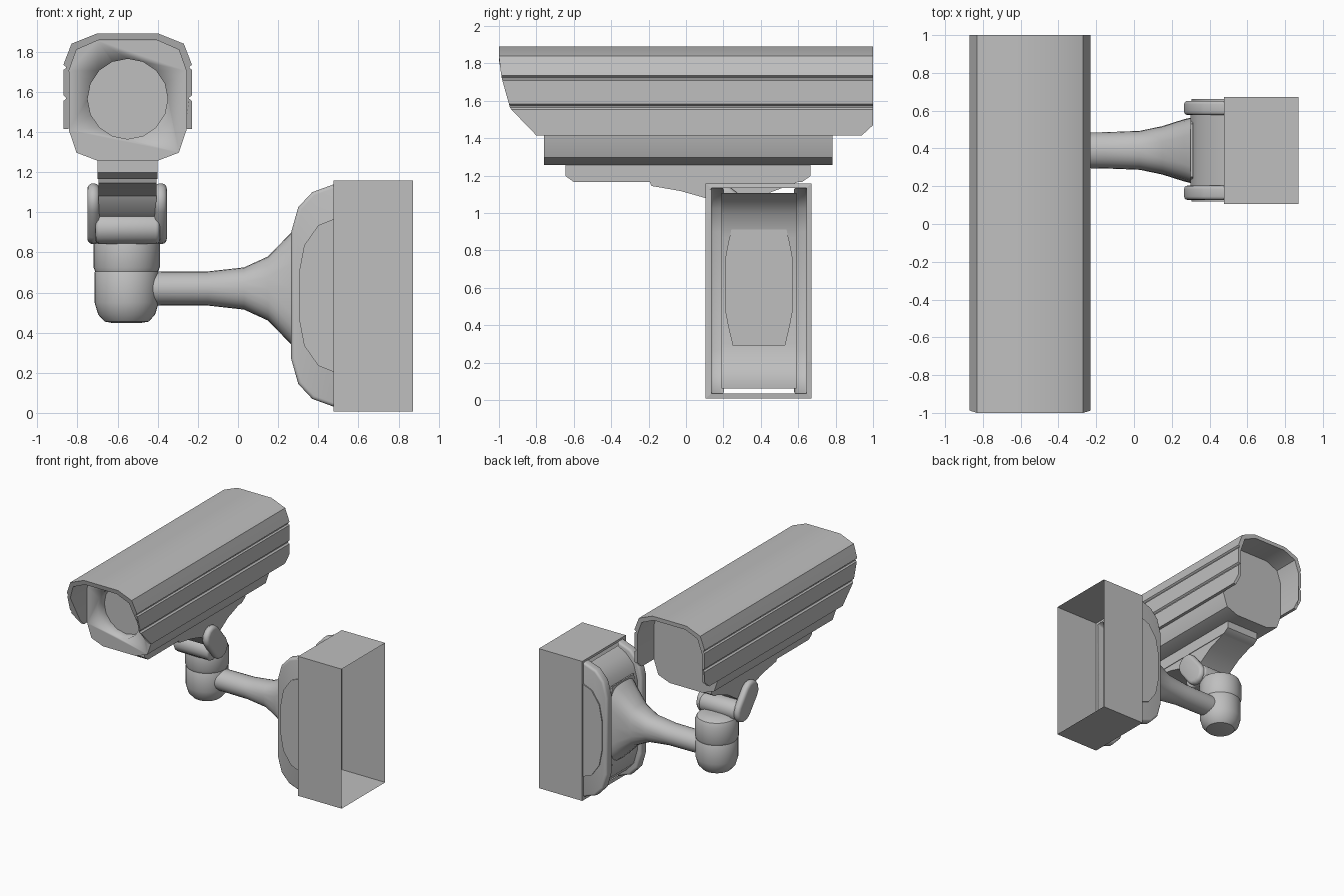
import bpy, bmesh, math
from mathutils import Vector

if "Cube" in bpy.data.objects:
    bpy.data.objects.remove(bpy.data.objects["Cube"])

grey = bpy.data.materials.new("housing_grey")
grey.use_nodes = True
grey.diffuse_color = (0.52, 0.52, 0.52, 1)
grey.node_tree.nodes["Principled BSDF"].inputs["Base Color"].default_value = (0.52, 0.52, 0.52, 1)

CX, CY = -0.55, 0.39      # camera centre line, pivot depth


def finish(name, bm, smooth=35, bevel=0):
    bmesh.ops.recalc_face_normals(bm, faces=bm.faces)
    mesh = bpy.data.meshes.new(name)
    bm.to_mesh(mesh)
    bm.free()
    obj = bpy.data.objects.new(name, mesh)
    bpy.context.collection.objects.link(obj)
    mesh.materials.append(grey)
    bpy.ops.object.select_all(action="DESELECT")
    bpy.context.view_layer.objects.active = obj
    obj.select_set(True)
    if bevel:
        mod = obj.modifiers.new("Bevel", "BEVEL")
        mod.width, mod.segments, mod.limit_method = bevel, 3, "ANGLE"
        mod.angle_limit = math.radians(40)
        bpy.ops.object.modifier_apply(modifier=mod.name)
    if smooth:
        bpy.ops.object.shade_smooth_by_angle(angle=math.radians(smooth))
    return obj


def loft(name, rings, caps=(True, True), closed=True, **kw):
    """Skin between point rings; an unclosed ring leaves its last side open."""
    bm = bmesh.new()
    loops = [[bm.verts.new(p) for p in ring] for ring in rings]
    n = len(loops[0])
    for a, b in zip(loops, loops[1:]):
        for i in range(n if closed else n - 1):
            j = (i + 1) % n
            bm.faces.new((a[i], a[j], b[j], b[i]))
    for cap, ring in zip(caps, (loops[0], loops[-1])):
        if cap:
            bm.faces.new(ring)
    return finish(name, bm, **kw)


def prism_x(name, yz, x0, x1, **kw):
    return loft(name, [[(x, y, z) for y, z in yz] for x in (x0, x1)], **kw)


def prism_y(name, xz, y0, y1, **kw):
    return loft(name, [[(x, y, z) for x, z in xz] for y in (y0, y1)], **kw)


def lathe(name, profile, sides=32):
    turn = [2 * math.pi * i / sides for i in range(sides)]
    return loft(name, [[(CX - .005 + r * math.cos(t), CY + r * math.sin(t), z) for t in turn]
                       for r, z in profile])


def interp(table, v):
    """Piecewise-linear lookup."""
    for (a, fa), (b, fb) in zip(table, table[1:]):
        if v <= b:
            return fa + (fb - fa) * max(0, v - a) / (b - a)
    return table[-1][1]


# Sunshield: half section, mirrored and given thickness, ends trimmed by height
half = [(.32, 1.415), (.32, 1.47), (.32, 1.555), (.307, 1.565), (.307, 1.572), (.32, 1.582),
        (.32, 1.71), (.308, 1.718), (.308, 1.725), (.32, 1.735), (.311, 1.76), (.28, 1.84),
        (.155, 1.89)]
inner = [(.294, 1.415), (.294, 1.47), (.294, 1.70), (.255, 1.81), (.145, 1.858)]
section = ([(CX + x, z) for x, z in half] + [(CX - x, z) for x, z in reversed(half)]
           + [(CX - x, z) for x, z in inner] + [(CX + x, z) for x, z in reversed(inner)])
front = [(1.415, -.80), (1.56, -.94), (1.72, -.985), (1.82, -1)]
back = [(1.415, .94), (1.47, 1)]
loft("sunshield", [[(x, interp(f, z), z) for x, z in section] for f in (front, back)], smooth=28)

# Camera body with a recessed lens
quarter = [(.15, .30), (.255, .26), (.293, .148)]
body_half = quarter + [(x, -z) for x, z in reversed(quarter)]
body_xz = [(CX + x, 1.557 + z) for x, z in body_half]
body_xz += [(CX - x, 1.557 + z) for x, z in reversed(body_half)]
body = prism_y("camera_body", body_xz, -.76, .783, smooth=28)
bore = [(CX + .2 * math.cos(math.pi * i / 8), 1.565 + .2 * math.sin(math.pi * i / 8))
        for i in range(16)]
cutter = prism_y("lens_cutter", bore, -.9, -.67)
cutter.hide_render = True
bpy.context.view_layer.objects.active = body
cut = body.modifiers.new("Lens", "BOOLEAN")
cut.operation, cut.solver, cut.object = "DIFFERENCE", "EXACT", cutter
bpy.ops.object.modifier_apply(modifier=cut.name)
bpy.data.objects.remove(cutter)

# Mounting rail under the body and the tilting bracket below it
prism_x("underside_rail", [(-.644, 1.27), (-.644, 1.198), (-.60, 1.166), (.62, 1.166),
                           (.666, 1.198), (.666, 1.27)], CX - .15, CX + .15)
prism_x("tilt_bracket", [(-.195, 1.17), (-.185, 1.145), (-.03, 1.118), (.105, 1.08), (.15, 1.0),
                         (.24, .95), (.31, 1.02), (.45, 1.11), (.61, 1.17)],
        CX - .145, CX + .145)


# Knuckle: two rounded ears leaning forward, joined by a block
def capsule(y0, z0, y1, z1, r, steps=7):
    lean = math.atan2(z1 - z0, y1 - y0)
    pts = []
    for y, z, start in ((y1, z1, lean - math.pi / 2), (y0, z0, lean + math.pi / 2)):
        for i in range(steps):
            t = start + math.pi * i / (steps - 1)
            pts.append((y + r * math.cos(t), z + r * math.sin(t)))
    return pts


for side, name in ((1, "left_ear"), (-1, "right_ear")):
    mid = CX - .003 + side * .168
    prism_x(name, capsule(.30, .93, .2, 1.055, .09), mid - .03, mid + .03, bevel=.026)
prism_x("knuckle_block", capsule(.32, .93, .24, .92, .08), CX - .16, CX + .16, bevel=.02)

# Swivel neck and elbow
lathe("swivel_neck", [(.155, .70), (.165, .725), (.165, .85), (.15, .885), (.11, .905), (.05, .91)])
lathe("elbow", [(.07, .448), (.11, .455), (.142, .49), (.16, .55), (.16, .70), (.152, .712)])

# Flared arm: rounded-square sections growing towards the wall mount
stations = [(-.56, .09, .083, 1), (-.15, .096, .085, 1), (.03, .103, .105, .9),
            (.15, .128, .16, .75), (.266, .165, .28, .6), (.31, .175, .32, .5)]


def rounded(v, p):
    return math.copysign(abs(v) ** p, v)


rings = []
for x, ry, rz, p in stations:
    angles = [2 * math.pi * i / 24 for i in range(24)]
    rings.append([(x, CY + ry * rounded(math.cos(t), p), .62 + rz * rounded(math.sin(t), p))
                  for t in angles])
loft("arm", rings, smooth=40)
flange = [(.14, .325), (.165, .22), (.18, .14)]
outline = flange + [(y, -z) for y, z in reversed(flange)]
outline += [(-y, z) for y, z in reversed(outline)]
prism_x("arm_flange", [(CY + y, .617 + z) for y, z in outline], .30, .312)


# Wall mount: hollow cover with two side rails and raised side panels
def cover(x_face, z_half):
    top = [(.48, z_half), (.37 + (x_face - .265), z_half - .04),
           (.30 + (x_face - .265), z_half - .115), (x_face, z_half - .24)]
    return [(x, .585 + z) for x, z in top] + [(x, .585 - z) for x, z in reversed(top)]


prism_y("mount_cover", cover(.30, .523), .19, .59, caps=(False, False), closed=False)
panel = [(.48, .382), (.40, .35), (.33, .25), (.305, .12)]
for name, y0, y1, p0 in (("front_mount_rail", .128, .203, .119),
                         ("back_mount_rail", .577, .652, .652)):
    prism_y(name, cover(.265, .555), y0, y1, closed=False, bevel=.018)
    pts = [(x, .585 + z) for x, z in panel] + [(x, .585 - z) for x, z in reversed(panel)]
    prism_y(name.replace("rail", "panel"), pts, p0, p0 + .009)

# Open wall box and the rim joining it to the cover
def rectangle(x, y0, y1, z0, z1):
    return [(x, y0, z0), (x, y1, z0), (x, y1, z1), (x, y0, z1)]


outer = (.105, .672, .008, 1.158)
loft("wall_box", [rectangle(.48, .135, .645, .035, 1.135), rectangle(.476, *outer),
                  rectangle(.872, *outer)], caps=(False, False), smooth=0)
